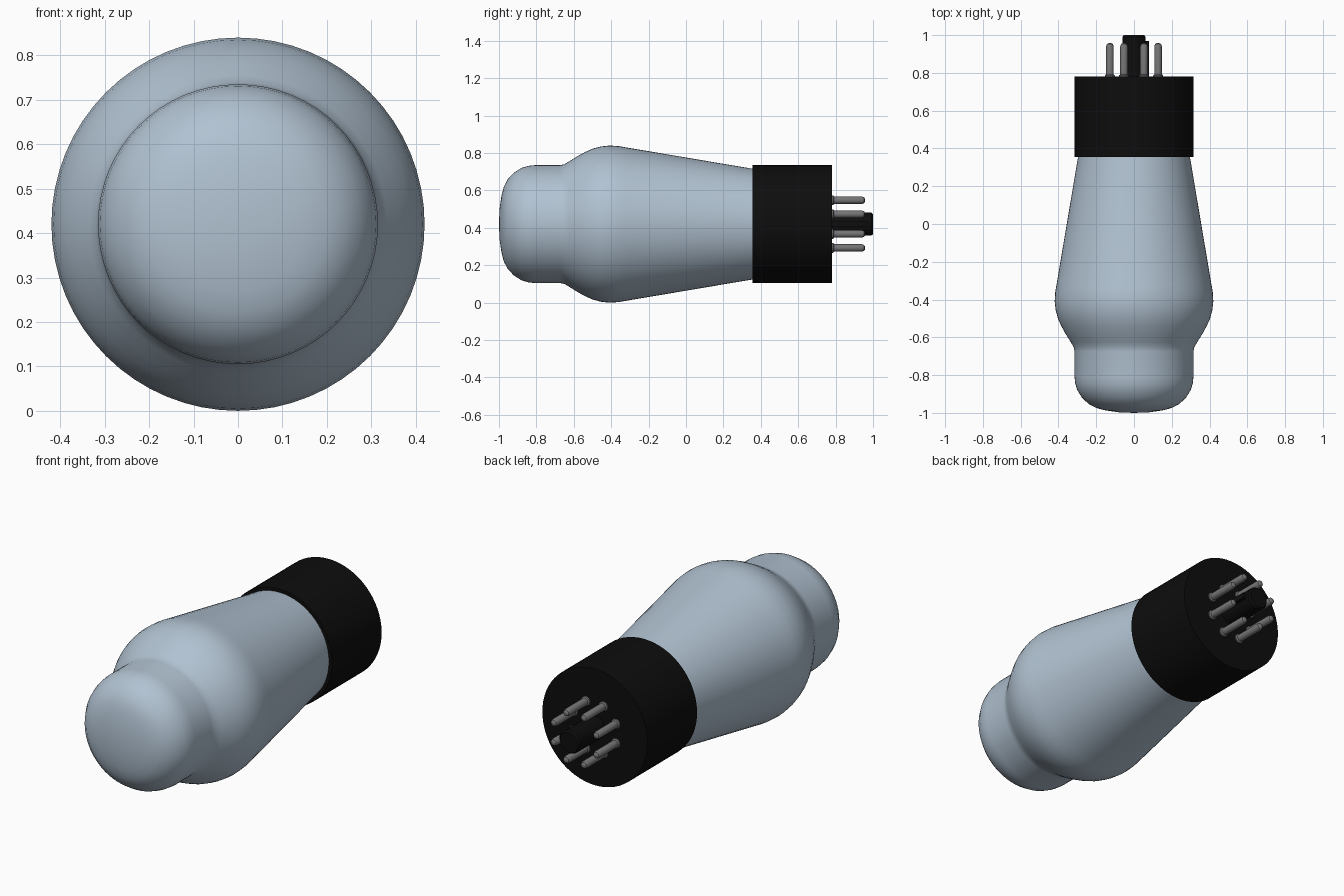
import bpy, bmesh, math
from mathutils import Matrix

cube = bpy.data.objects.get("Cube")
if cube:
    bpy.data.objects.remove(cube, do_unlink=True)

AXIS_Z = 0.42


def material(name, rgb):
    mat = bpy.data.materials.new(name)
    mat.use_nodes = True
    mat.diffuse_color = (*rgb, 1)
    mat.node_tree.nodes["Principled BSDF"].inputs["Base Color"].default_value = (*rgb, 1)
    return mat


def finish(name, bm, mat, angle):
    bmesh.ops.recalc_face_normals(bm, faces=bm.faces)
    mesh = bpy.data.meshes.new(name)
    bm.to_mesh(mesh)
    bm.free()
    obj = bpy.data.objects.new(name, mesh)
    bpy.context.collection.objects.link(obj)
    mesh.materials.append(mat)
    bpy.ops.object.select_all(action="DESELECT")
    obj.select_set(True)
    bpy.context.view_layer.objects.active = obj
    bpy.ops.object.shade_smooth_by_angle(angle=math.radians(angle))
    return obj


def lathe(name, profile, mat, x=0, z=AXIS_Z, steps=64, angle=35):
    """Spin a (radius, y) profile about a line parallel to y."""
    bm = bmesh.new()
    verts = [bm.verts.new((r, y, 0)) for r, y in profile]
    edges = [bm.edges.new(pair) for pair in zip(verts, verts[1:])]
    bmesh.ops.spin(bm, geom=verts + edges, cent=(0, 0, 0), axis=(0, 1, 0),
                   angle=math.tau, steps=steps)
    bmesh.ops.remove_doubles(bm, verts=bm.verts, dist=1e-5)
    bmesh.ops.translate(bm, verts=bm.verts, vec=(x, 0, z))
    return finish(name, bm, mat, angle)


glass = material("pale blue glass", (0.44, 0.54, 0.64))
black = material("black plastic", (0.004, 0.004, 0.004))
metal = material("grey metal", (0.18, 0.18, 0.18))

# Glass envelope: dome, neck, shoulder and long taper
dome = [(0, -1), (0.08, -0.997), (0.15, -0.987), (0.2, -0.974), (0.24, -0.953),
        (0.275, -0.92), (0.3, -0.88), (0.311, -0.845), (0.315, -0.81)]
shoulder = [(0.315, -0.675), (0.32, -0.65), (0.335, -0.625), (0.362, -0.582),
            (0.385, -0.54), (0.403, -0.5), (0.415, -0.455), (0.42, -0.41),
            (0.417, -0.36), (0.41, -0.32)]
lathe("glass_envelope", dome + shoulder + [(0.297, 0.35), (0.295, 0.37)], glass, angle=50)

# Cylindrical base
lathe("base", [(0, 0.355), (0.315, 0.355), (0.315, 0.78), (0, 0.78)], black)

# Central locating post with its key ridge
lathe("locating_post", [(0, 0.77), (0.062, 0.77), (0.062, 0.99), (0.054, 1), (0, 1)],
      black, steps=32)
bm = bmesh.new()
bmesh.ops.create_cube(bm, size=1, matrix=Matrix.Translation((0.06, 0.87, AXIS_Z))
                      @ Matrix.Diagonal((0.04, 0.2, 0.03, 1)))
finish("key_ridge", bm, black, 30)

# Ring of eight collared pins
pin = [(0, 0.77), (0.026, 0.77), (0.026, 0.787), (0.02, 0.792), (0.02, 0.94),
       (0.016, 0.952), (0.008, 0.957), (0, 0.958)]
for i in range(8):
    a = math.tau * (i + 0.5) / 8
    lathe(f"pin_{i + 1}", pin, metal, 0.138 * math.cos(a),
          AXIS_Z + 0.138 * math.sin(a), steps=20)
